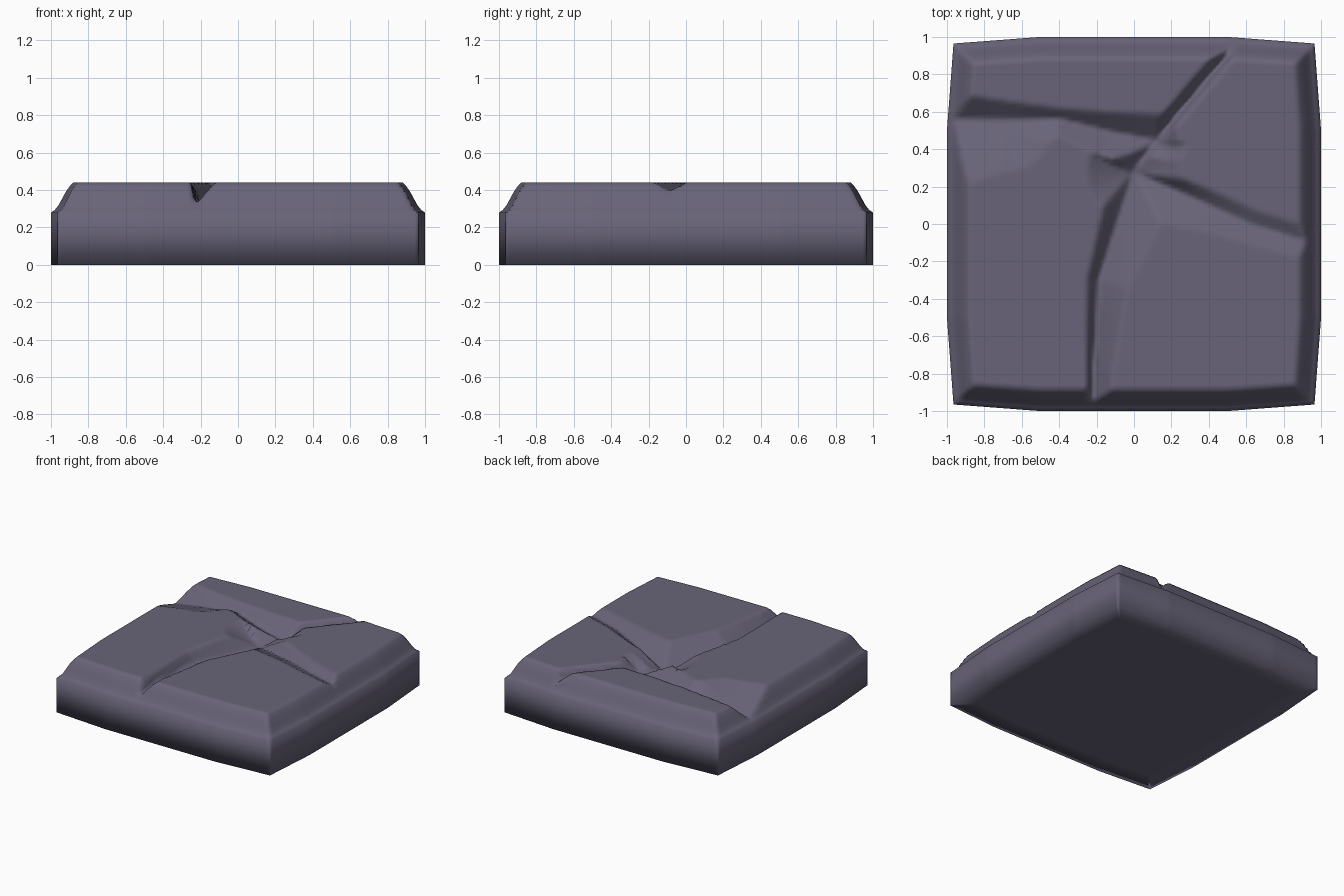
import bpy, bmesh, math
from mathutils import Vector

if "Cube" in bpy.data.objects:
    bpy.data.objects.remove(bpy.data.objects["Cube"])

TOP = 0.44
N = 100
# cracks: (x, y, depth, width on left side, width on right side) along each path
CRACKS = [
    [(-.23, -1, .12, .03, .10), (-.22, -.8, .12, .03, .10), (-.19, -.3, .10, .06, .16), (0, .28, .13, .12, .25)],
    [(0, .28, .13, .06, .25), (.4, .1, .07, .08, .14), (.62, 0, .05, .08, .10), (1, -.12, .045, .08, .08)],
    [(0, .28, .13, .14, .05), (.22, .57, .12, .06, .03), (.5, .9, .11, .06, .03), (.56, 1, .11, .06, .03)],
    [(.1, .45, .12, .18, .14), (-.12, .49, .10, .14, .11), (-.4, .56, .06, .08, .06),
     (-.7, .56, .09, .28, .10), (-1, .56, .14, .38, .15)],
]
# rounded rim: distance from the edge, height
RIM = [(0, .28), (.03, .30), (.09, .41), (.12, TOP), (2, TOP)]


def crack_drop(p):
    drop = 0
    for path in CRACKS:
        for a, b in zip(path, path[1:]):
            pa, pb = Vector(a[:2]), Vector(b[:2])
            e = pb - pa
            t = max(0, min(1, (p - pa).dot(e) / e.length_squared))
            off = p - pa - e * t
            k = 3 if e.x * off.y - e.y * off.x > 0 else 4
            depth = a[2] + (b[2] - a[2]) * t
            width = a[k] + (b[k] - a[k]) * t
            drop = max(drop, depth * (1 - off.length / width))
    return drop


def rim_height(d):
    for (d0, z0), (d1, z1) in zip(RIM, RIM[1:]):
        if d <= d1:
            return z0 + (z1 - z0) * (d - d0) / (d1 - d0)
    return TOP


def bulge(t):
    return 1 - .035 * max(0, (abs(t) - .52) / .48)


bm = bmesh.new()
# cracked top surface
grid = []
for j in range(N + 1):
    row = []
    for i in range(N + 1):
        u, v = 2 * i / N - 1, 2 * j / N - 1
        p = Vector((u * bulge(v), v * bulge(u)))
        z = min(rim_height(1 - max(abs(u), abs(v))), TOP - crack_drop(p))
        row.append(bm.verts.new((p.x, p.y, z)))
    grid.append(row)
for j in range(N):
    for i in range(N):
        bm.faces.new((grid[j][i], grid[j][i + 1], grid[j + 1][i + 1], grid[j + 1][i]))

# side walls, base rim and underside
loop = (grid[0][:-1] + [r[-1] for r in grid[:-1]] + grid[-1][:0:-1] + [r[0] for r in grid[:0:-1]])
for scale in (1, .84):
    low = [bm.verts.new((w.co.x * scale, w.co.y * scale, 0)) for w in loop]
    for k in range(len(loop)):
        n = (k + 1) % len(loop)
        bm.faces.new((loop[n], loop[k], low[k], low[n]))
    loop = low
bm.faces.new(loop[::-1])
bmesh.ops.recalc_face_normals(bm, faces=bm.faces)
for f in bm.faces:
    f.smooth = True

me = bpy.data.meshes.new("cracked_stone_slab")
bm.to_mesh(me)
bm.free()
slab = bpy.data.objects.new("cracked_stone_slab", me)
bpy.context.collection.objects.link(slab)

stone = bpy.data.materials.new("purple_grey_stone")
stone.diffuse_color = (.14, .127, .19, 1)
stone.use_nodes = True
stone.node_tree.nodes["Principled BSDF"].inputs["Base Color"].default_value = stone.diffuse_color
me.materials.append(stone)
